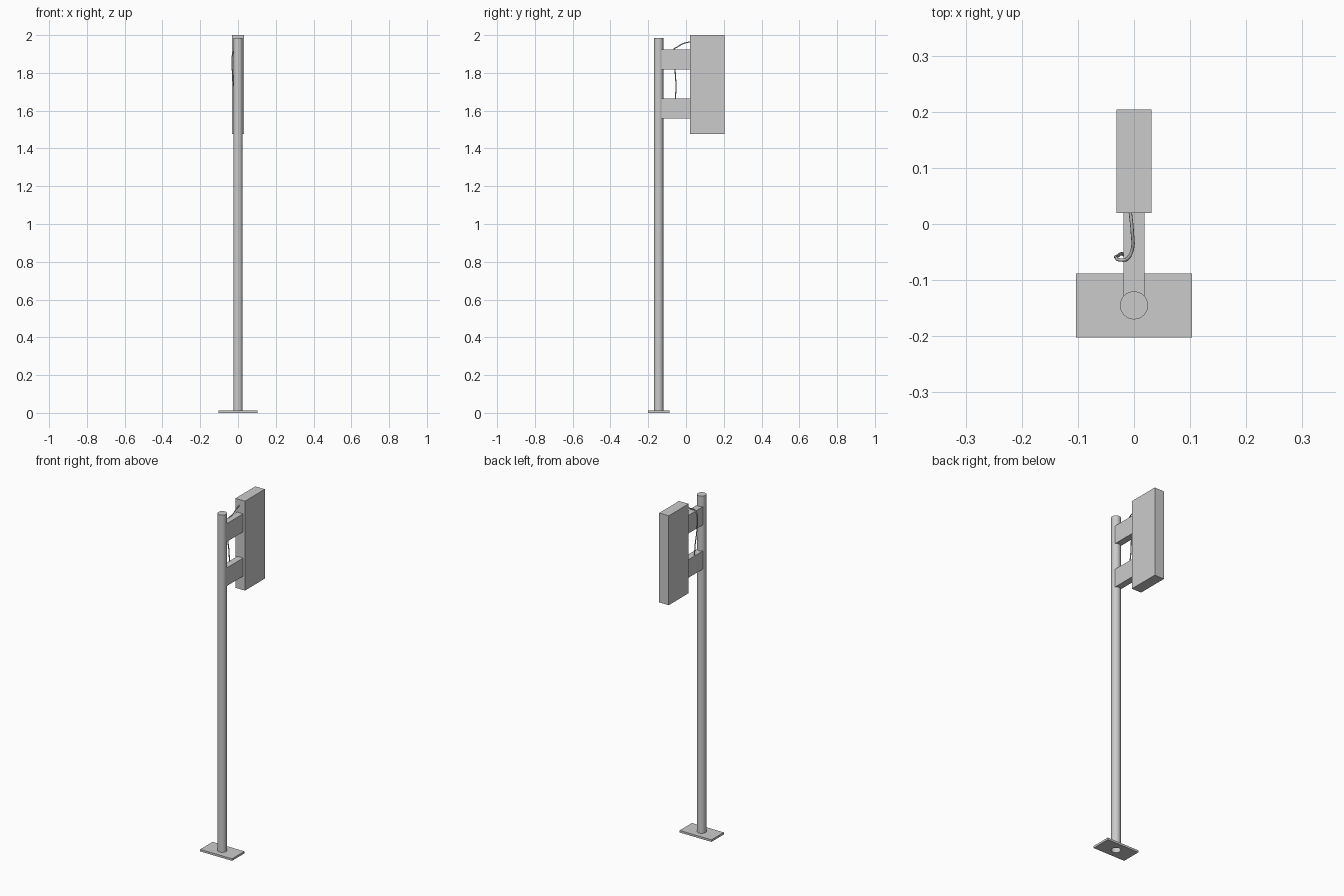
import bpy
import bmesh
from mathutils import Vector

cube = bpy.data.objects.get("Cube")
if cube:
    bpy.data.objects.remove(cube, do_unlink=True)

GREY = (0.6, 0.6, 0.6, 1.0)
metal = bpy.data.materials.new("plain_grey")
metal.use_nodes = True
metal.diffuse_color = GREY
metal.node_tree.nodes["Principled BSDF"].inputs["Base Color"].default_value = GREY


def box(name, low, high):
    """Box between two opposite corners."""
    low, high = Vector(low), Vector(high)
    bpy.ops.mesh.primitive_cube_add(size=1, location=(low + high) / 2)
    ob = bpy.context.object
    ob.name = name
    ob.scale = high - low
    bpy.ops.object.transform_apply(location=False, rotation=False, scale=True)
    ob.data.materials.append(metal)
    return ob


def tube(name, radius, bottom, top):
    """Upright cylinder on the pole axis."""
    bpy.ops.mesh.primitive_cylinder_add(
        vertices=32, radius=radius, depth=top - bottom,
        location=(0, POLE_Y, (bottom + top) / 2))
    ob = bpy.context.object
    ob.name = name
    ob.data.materials.append(metal)
    return ob


POLE_Y = -0.145
POLE_R = 0.025

# Base plate with a round hole under the pole
plate = box("base_plate", (-0.103, -0.202, 0), (0.103, -0.088, 0.012))
cutter = tube("plate_hole_cutter", POLE_R, -0.05, 0.05)
cutter.hide_render = True
cut = plate.modifiers.new("hole", "BOOLEAN")
cut.object = cutter
cut.solver = 'EXACT'
bpy.context.view_layer.objects.active = plate
bpy.ops.object.modifier_apply(modifier=cut.name)
bpy.data.objects.remove(cutter, do_unlink=True)

# Hollow pole, closed at the top and open at the foot
pole = tube("pole", POLE_R, 0, 1.985)
bm = bmesh.new()
bm.from_mesh(pole.data)
bmesh.ops.delete(bm, geom=[f for f in bm.faces if f.normal.z < -0.9],
                 context='FACES_ONLY')
bm.to_mesh(pole.data)
bm.free()
bpy.ops.object.select_all(action='DESELECT')
pole.select_set(True)
bpy.context.view_layer.objects.active = pole
bpy.ops.object.shade_smooth_by_angle()

# Upright panel box and its two arms
box("panel", (-0.031, 0.02, 1.477), (0.031, 0.204, 2.0))
for name, z in (("lower_arm", 1.558), ("upper_arm", 1.817)):
    box(name, (-0.019, -0.13, z), (0.019, 0.022, z + 0.106))

# Thin cable from the panel, round the upper arm, down to the lower arm
path = [(-0.007, 0.025, 1.965), (-0.003, -0.015, 1.955), (-0.003, -0.045, 1.938),
        (-0.012, -0.062, 1.927), (-0.025, -0.064, 1.91), (-0.032, -0.06, 1.87),
        (-0.029, -0.057, 1.8), (-0.022, -0.053, 1.73), (-0.015, -0.057, 1.655)]
curve = bpy.data.curves.new("cable", 'CURVE')
curve.dimensions = '3D'
curve.bevel_depth = 0.003
curve.bevel_resolution = 2
curve.resolution_u = 6
spline = curve.splines.new('BEZIER')
spline.bezier_points.add(len(path) - 1)
for point, co in zip(spline.bezier_points, path):
    point.co = co
    point.handle_left_type = point.handle_right_type = 'AUTO'
curve.materials.append(metal)
bpy.context.collection.objects.link(bpy.data.objects.new("cable", curve))
